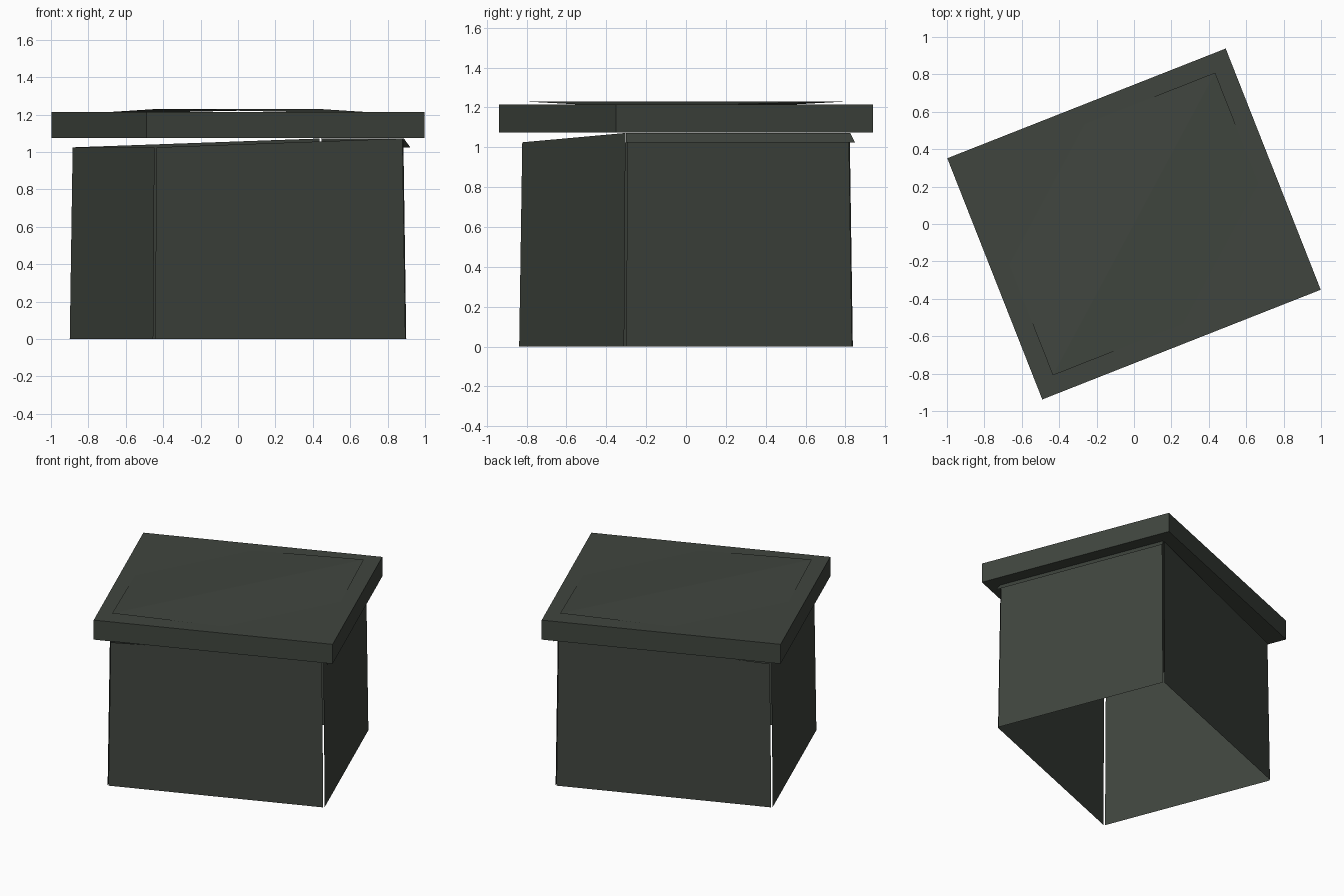
import bpy
import math
from mathutils import Matrix

if "Cube" in bpy.data.objects:
    bpy.data.objects.remove(bpy.data.objects["Cube"])

TURN = Matrix.Rotation(math.radians(21.5), 4, 'Z')

green = bpy.data.materials.new("dark grey green")
green.diffuse_color = (0.051, 0.060, 0.049, 1)
green.use_nodes = True
green.node_tree.nodes["Principled BSDF"].inputs["Base Color"].default_value = green.diffuse_color


def mesh_part(name, verts, faces):
    """Make one flat-shaded part, turned with the whole crate."""
    me = bpy.data.meshes.new(name)
    me.from_pydata(verts, [], faces)
    me.materials.append(green)
    me.transform(TURN)
    ob = bpy.data.objects.new(name, me)
    bpy.context.collection.objects.link(ob)
    return ob


# Lid: a solid slab that overhangs the walls
LX, LY = 0.80, 0.693
ring = [(-LX, -LY), (LX, -LY), (LX, LY), (-LX, LY)]
mesh_part("lid",
          [(x, y, 1.075) for x, y in ring] + [(x, y, 1.215) for x, y in ring],
          [(3, 2, 1, 0), (4, 5, 6, 7)] +
          [(i, (i + 1) % 4, (i + 1) % 4 + 4, i + 4) for i in range(4)])

# Lid panel: a thin sheet with a raised diagonal, sinking into the lid at the other corners
PX, PY = 0.70, 0.594
mesh_part("lid_panel",
          [(-PX, -PY, 1.23), (PX, -PY, 1.202), (PX, PY, 1.23), (-PX, PY, 1.202)],
          [(0, 1, 2), (0, 2, 3)])

# Walls: four separate, slightly leaning sheets with narrow gaps at the corners
BX, BY, GAP, LEAN = 0.727, 0.617, 0.008, 0.012
TOP, HIGH = 1.025, 1.072
for s, name in ((-1, "front_wall"), (1, "back_wall")):
    y0, y1, e = s * BY, s * (BY - LEAN), BX - GAP
    quad = (0, 1, 2, 3) if s < 0 else (3, 2, 1, 0)
    mesh_part(name, [(-e, y0, 0), (e, y0, 0), (e - LEAN, y1, HIGH), (-e + LEAN, y1, TOP)], [quad])
for s, name, top in ((-1, "left_wall", TOP), (1, "right_wall", HIGH)):
    x0, x1, e = s * BX, s * (BX - LEAN), BY - GAP
    quad = (0, 1, 2, 3) if s > 0 else (3, 2, 1, 0)
    mesh_part(name, [(x0, -e, 0), (x0, e, 0), (x1, e - LEAN, top), (x1, -e + LEAN, top)], [quad])

# Flap: a narrow strip flaring out under the lid on the high side
mesh_part("right_flap",
          [(BX + 0.02, -BY, TOP), (BX + 0.02, BY, TOP),
           (BX - LEAN, BY - LEAN, HIGH), (BX - LEAN, -BY + LEAN, HIGH)],
          [(0, 1, 2, 3)])
